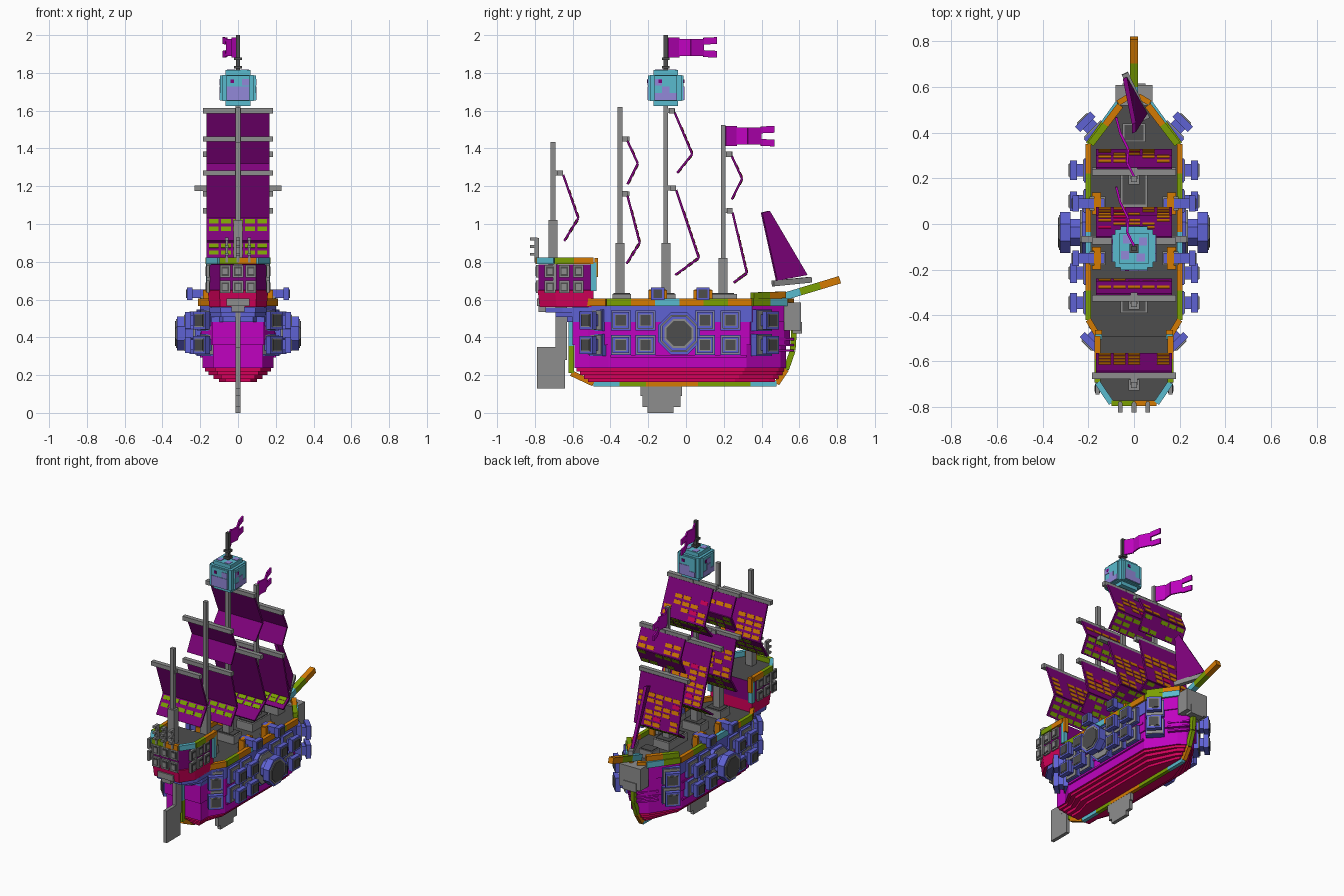
import bpy, bmesh, math, random
from mathutils import Vector, Matrix

default = bpy.data.objects.get("Cube")
if default:
    bpy.data.objects.remove(default)
random.seed(4)

# Palette, given as display values and converted to linear
PALETTE = {
    "magenta": (190, 10, 190), "purple": (125, 8, 122), "crimson": (210, 0, 90),
    "blue": (95, 98, 210), "cyan": (90, 185, 205), "lilac": (145, 135, 215),
    "orange": (212, 122, 10), "green": (122, 158, 10), "grey": (140, 140, 140),
    "dark_grey": (78, 78, 78)}
NAMES = list(PALETTE)
MATERIALS = []
for name, rgb in PALETTE.items():
    colour = [(c / 255) ** 2.2 for c in rgb] + [1]
    mat = bpy.data.materials.new(name)
    mat.use_nodes = True
    mat.diffuse_color = colour
    mat.node_tree.nodes["Principled BSDF"].inputs["Base Color"].default_value = colour
    MATERIALS.append(mat)
parts = {}

def mesh_of(part):
    if part not in parts:
        parts[part] = bmesh.new()
    return parts[part]

def paint(verts, colour):
    for face in {f for v in verts for f in v.link_faces}:
        face.material_index = NAMES.index(colour)

def block(part, centre, size, colour, turn=Matrix()):
    matrix = Matrix.Translation(centre) @ turn @ Matrix.Diagonal((*size, 1))
    paint(bmesh.ops.create_cube(mesh_of(part), size=1, matrix=matrix)["verts"], colour)

def frame(p, q):
    along = (q - p).normalized()
    ref = Vector((0, 1, 0)) if abs(along.z) > .99 else Vector((0, 0, 1))
    side = along.cross(ref).normalized()
    return Matrix((side, along, side.cross(along))).transposed().to_4x4()

def beam(part, p, q, width, height, colour):
    p, q = Vector(p), Vector(q)
    block(part, (p + q) / 2, (width, (q - p).length, height), colour, frame(p, q))

def loft(part, rings, colour_rule, top):
    bm = mesh_of(part)
    loops = [[bm.verts.new(p) for p in ring] for ring in rings]
    n = len(loops[0])
    for low, high in zip(loops, loops[1:]):
        for i in range(n):
            f = bm.faces.new((low[i], low[(i + 1) % n], high[(i + 1) % n], high[i]))
            f.material_index = NAMES.index(colour_rule(f.calc_center_median()))
    bm.faces.new(loops[0][::-1]).material_index = NAMES.index(colour_rule(Vector(rings[0][0])))
    bm.faces.new(loops[-1]).material_index = NAMES.index(top)

def mirrored(half, z):
    return [(x, y, z) for x, y in half] + [(-x, y, z) for x, y in reversed(half)]

def trim(part, path, width, height, hues, step=.13):
    """Coloured beams along a path, one hue after another."""
    hues = hues.split()
    count = 0
    for p, q in zip(path, path[1:]):
        p, q = Vector(p), Vector(q)
        pieces = max(1, round((q - p).length / step))
        for i in range(pieces):
            beam(part, p.lerp(q, i / pieces), p.lerp(q, (i + 1) / pieces),
                 width, height, hues[count % len(hues)])
            count += 1

# Hull: stepped plan outlines, coloured in bands
def hull_plan(w, back, front):
    return [(w * .7, back), (w * .7, back + .08), (w, back + .18),
            (w, front - .21), (w * .35, front - .03), (.02, front)]

def hull_colour(p):
    if p.z < .238:
        return "crimson"
    return "blue" if p.z > .48 and p.y < .42 else "magenta"

STEPS = [(.163, .1, -.52, .47), (.18, .13, -.54, .49), (.2, .155, -.56, .51),
         (.22, .175, -.58, .52), (.237, .188, -.59, .53), (.36, .195, -.6, .55), (.48, .2, -.6, .56)]
rings = []
for (z, *plan), upper in zip(STEPS, STEPS[1:] + [(.575,)]):
    rings += [mirrored(hull_plan(*plan), z), mirrored(hull_plan(*plan), upper[0])]
loft("hull", rings, hull_colour, "dark_grey")
for side in (-1, 1):
    trim("deck_rail", [(side * x, y, .585) for x, y in hull_plan(.2, -.6, .56)], .025, .04,
         "cyan orange green orange cyan orange green orange green cyan orange")
    trim("bow_rail", [(side * .19, .35, .62), (side * .06, .52, .625)], .03, .035, "green orange", .1)
    for z in (.3, .42):
        beam("hull_plank", (side * .19, -.4, z), (side * .19, .32, z), .02, .012, "magenta")
    for z in (.33, .36, .39):
        beam("bow_slat", (side * .11, .46, z), (side * .02, .565, z), .02, .012, "magenta")
trim("keel_trim", [(0, y, z) for y, z in
     ((-.607, .5), (-.607, .21), (-.49, .155), (.48, .155), (.53, .23), (.565, .33), (.575, .48))], .026, .03,
     "cyan green orange cyan green orange orange green green cyan orange green green")

# Keel fin and rudder
for y, z, length, height in ((-.13, .14, .22, .1), (-.13, .07, .2, .08), (-.135, .02, .14, .04)):
    block("keel_fin", (0, y, z), (.024, length, height), "grey")
block("rudder", (0, -.715, .24), (.024, .15, .22), "grey")
block("rudder", (0, -.66, .42), (.026, .06, .28), "grey")

# Bow head block and bowsprit
block("bow_head", (0, .565, .51), (.16, .09, .15), "grey")
block("bow_head", (0, .59, .45), (.1, .05, .06), "grey")
trim("bowsprit", [(0, .5, .61), (0, .815, .705)], .036, .04, "cyan green orange", .11)

# Stern castle with its supports
def castle_plan(w, back, front=-.49):
    return [(w * .62, back), (w, back + .09), (w, front)]

for z, w, back in ((.495, .13, -.63), (.52, .145, -.69), (.545, .15, -.745)):
    loft("stern_support", [mirrored(castle_plan(w, back), z + d) for d in (-.013, .013)],
         lambda p: "blue", "blue")
loft("stern_castle", [mirrored(castle_plan(w, back), z) for z, w, back in
     ((.56, .152, -.775), (.648, .16, -.785), (.65, .155, -.78), (.785, .155, -.78))],
     lambda p: "crimson" if p.z < .649 else "purple", "dark_grey")
half = castle_plan(.16, -.785)
trim("castle_rail", [(x, y, .805) for x, y in half[::-1]] + [(-x, y, .805) for x, y in half],
     .025, .035, "orange green cyan orange green cyan green orange", .1)
for side in (-1, 1):
    block("castle_post", (side * .155, -.49, .72), (.03, .03, .15), "cyan")
    block("castle_post", (side * .155, -.475, .77), (.03, .02, .1), "orange")
    block("castle_post", (side * .158, -.695, .72), (.02, .02, .14), "grey")
block("stern_crest", (0, -.77, .585), (.12, .04, .04), "grey")
block("stern_crest", (0, -.76, .555), (.07, .04, .04), "grey")

def window(centre, turn):
    matrix = Matrix.Rotation(turn, 4, "Z")
    for width, depth, colour in ((.056, .016, "grey"), (.04, .022, "dark_grey"), (.026, .026, "grey")):
        block("castle_window", centre, (width, depth, width * 1.2), colour, matrix)

for z in (.667, .75):
    for i in (-1, 0, 1):
        window((i * .068, -.785, z), 0)
        for side in (-1, 1):
            window((side * .16, -.645 + i * .075, z), math.pi / 2)

# Stern lanterns
for x in (-.06, 0, .06):
    block("stern_lantern", (x, -.79, .86), (.014, .025, .13), "grey")
    for z in (.84, .88, .92):
        block("stern_lantern", (x, -.805, z), (.02, .04, .015), "grey")

# Cannons: base plates, barrel, wide muzzle and dark bore
def cannon(part, origin, angle, scale=1, sides=4, bore=.054):
    turn = Matrix.Rotation(angle, 4, "Z") @ Matrix.Rotation(math.pi / 2, 4, "Y")
    for width, start, end, colour in ((.105, -.02, .018, "blue"), (.094, 0, .024, "grey"),
                                      (.056, 0, .07, "blue"), (.086, .05, .08, "blue"),
                                      (bore * 1.16, .07, .083, "grey"), (bore, .07, .086, "dark_grey")):
        stretch = (1 + scale) / 2
        shift = Matrix.Translation((0, 0, (start + end) * stretch / 2))
        radius = width * scale / 2 / math.cos(math.pi / sides)
        cone = bmesh.ops.create_cone(
            mesh_of(part), cap_ends=True, segments=sides, radius1=radius, radius2=radius,
            depth=(end - start) * stretch,
            matrix=Matrix.Translation(origin) @ turn @ shift @ Matrix.Rotation(math.pi / sides, 4, "Z"))
        paint(cone["verts"], colour)

for side in (-1, 1):
    def face(a):
        return a if side > 0 else math.pi - a
    for z in (.36, .49):
        for y in (-.345, -.215, .1, .235):
            cannon("side_cannon", (side * .2, y, z), face(0))
        cannon("bow_cannon", (side * .165, .4, z), face(math.pi / 4), 1.1)
        cannon("stern_cannon", (side * .145, -.47, z), face(-math.pi / 4), 1.1)
    cannon("great_cannon", (side * .2, -.037, .42), face(0), 2.1, 8, .063)
    for y in (-.15, .09):
        for dy in (-.04, .04):
            block("deck_gun_port", (side * .165, y + dy, .61), (.04, .018, .08), "orange")
        block("deck_gun_port", (side * .16, y, .645), (.03, .09, .015), "orange")
        block("deck_gun", (side * .16, y, .6), (.07, .06, .04), "grey")
        beam("deck_gun", (side * .13, y, .63), (side * .26, y, .63), .045, .045, "blue")
        block("deck_gun", (side * .255, y, .63), (.03, .07, .065), "blue")
        block("deck_gun", (side * .271, y, .63), (.006, .045, .045), "dark_grey")

# Deck fittings
for y, width, length in ((-.34, .12, .1), (-.1, .14, .09), (.17, .12, .2), (.4, .1, .08)):
    block("deck_hatch", (0, y, .6), (width, length, .06), "grey")
    block("deck_hatch", (0, y, .61), (width * .85, length * .85, .05), "dark_grey")

# Sails: bent panels hung from yards, with rows of wide patches
def sail(points, yard_half, low):
    p = [Vector((0, y, z)) for y, z in points]
    hang, reach = Vector((0, -.015, .01)), Vector((yard_half, 0, 0))
    beam("yard", p[0] + hang - reach, p[0] + hang + reach, .03, .028, "grey")
    for a, b, colour in ((p[0], p[1], "orange"), (p[1], p[2], "green")):
        beam("sail", a, b, .335, .012, "purple")
        turn = frame(a, b)
        normal = turn.col[2].to_3d()
        normal *= math.copysign(.006, normal.y)
        rows = max(3, int((b - a).length / .036))
        for row in range(rows):
            if colour == "orange" and row < rows // 3:
                continue
            for col in range(-2, 3):
                spot = a.lerp(b, (row + .5) / rows) + Vector((col * .064, 0, 0))
                if random.random() < (.85 if low else .65):
                    hue = "crimson" if random.random() < .04 else colour
                    block("sail_patch", spot + normal, (.053, .025, .005), hue, turn)
                if low and colour == "green" and row < 2:
                    block("sail_patch", spot - normal, (.052, .026, .005), colour, turn)

# Masts: position, height, top of the thick foot, sails as offset and height
MASTS = [
    (-.705, 1.435, 1.02, [((.055, 1.26), (.135, 1.03), (.06, .91))]),
    (-.35, 1.62, .9, [((.04, 1.44), (.095, 1.32), (.04, 1.21)), ((.04, 1.15), (.105, .9), (.035, .79))]),
    (-.107, 1.64, .9, [((.047, 1.59), (.14, 1.37), (.06, 1.27)), ((.055, 1.18), (.175, .82), (.05, .73))]),
    (.197, 1.525, .82, [((.045, 1.36), (.1, 1.24), (.045, 1.13)), ((.05, 1.06), (.125, .74), (.055, .69))])]
for y, height, foot, sails in MASTS:
    beam("mast", (0, y, .57), (0, y, height), .026, .026, "grey")
    beam("mast_foot", (0, y, .57), (0, y, foot), .05, .048, "grey")
    for points in sails:
        sail([(y + dy, z) for dy, z in points], .23 if points[0][1] == 1.18 else .185, points is sails[-1])
        block("yard_bracket", (0, y + .025, points[0][1] + .01), (.03, .05, .025), "grey")

# Jib and its boom
jib = [Vector(p) for p in ((0, .4, 1.06), (0, .44, 1.07), (-.04, .64, .73), (.05, .48, .7))]
thick = Vector((.009, .004, 0))
loft("jib", [[p - thick for p in jib], [p + thick for p in jib]], lambda p: "purple", "purple")
beam("jib_boom", (.055, .46, .685), (-.04, .66, .705), .03, .03, "grey")

# Lookout: crossed blocks with mottled plates, and the pole above
MAIN = MASTS[2][0]
for size in ((.19, .12, .13), (.12, .19, .13), (.165, .165, .14), (.13, .13, .19)):
    block("lookout", (0, MAIN, 1.72), size, "cyan")
for way in range(4):
    turn = Matrix.Rotation(way * math.pi / 2, 4, "Z")
    centre = Vector((0, MAIN, 1.72))
    for col in (-.04, 0, .04):
        for row, chance in ((-.045, .9), (-.01, .6), (.03, .25)):
            if random.random() < chance:
                block("lookout_patch", turn @ Vector((.095, col, row)) + centre,
                      (.006, .04, .036), "lilac", turn)
    block("lookout_patch", turn @ Vector((.04, .03, .095)) + centre, (.036, .036, .006), "lilac", turn)
    block("lookout_patch", turn @ Vector((.095, -.03, .035)) + centre, (.008, .018, .018), "purple", turn)
beam("flag_pole", (0, MAIN, 1.8), (0, MAIN, 2), .022, .022, "dark_grey")
for z in (1.83, 1.875):
    block("flag_pole", (0, MAIN, z), (.04, .04, .015), "dark_grey")

# Swallow-tailed flags that wave to the side
for y, z in ((MAIN, 1.935), (MASTS[3][0], 1.465)):
    wave = [Vector(p) + Vector((0, y, z)) for p in
            ((0, .012, 0), (-.03, .07, 0), (-.025, .13, 0), (-.06, .2, 0), (-.078, .27, 0))]
    for p, q, height in zip(wave, wave[1:-1], (.105, .09, .09)):
        beam("flag", p, q, .01, height, "magenta")
    for tail in (-1, 1):
        rise = Vector((0, 0, tail * .033))
        beam("flag", wave[3] + rise, wave[4] + rise * 1.1, .01, .036, "magenta")

# Turn every collected part into an object
for name, bm in parts.items():
    bmesh.ops.recalc_face_normals(bm, faces=bm.faces)
    mesh = bpy.data.meshes.new(name)
    bm.to_mesh(mesh)
    bm.free()
    for mat in MATERIALS:
        mesh.materials.append(mat)
    bpy.context.collection.objects.link(bpy.data.objects.new(name, mesh))
